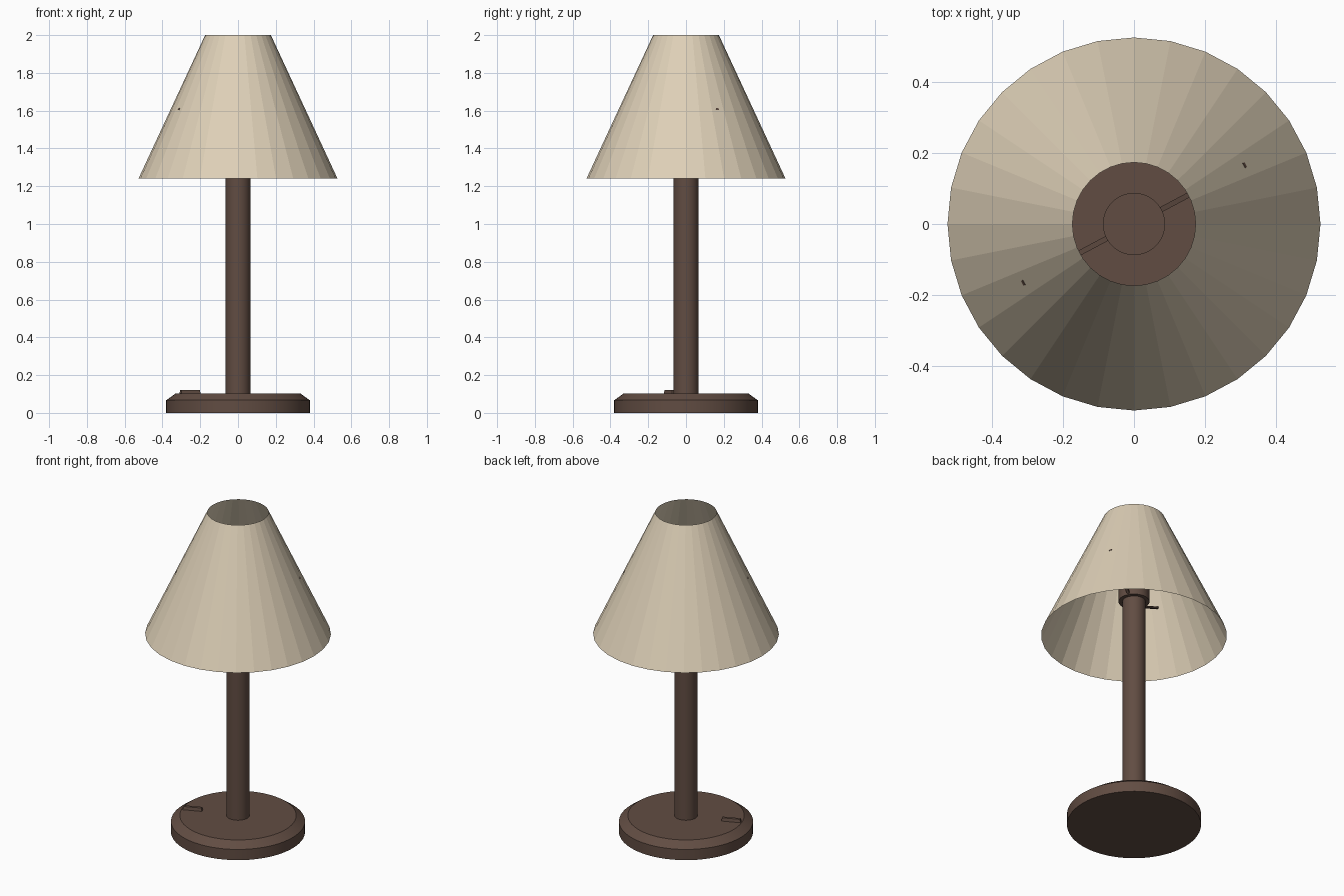
import bpy, bmesh, math
from mathutils import Vector

if "Cube" in bpy.data.objects:
    bpy.data.objects.remove(bpy.data.objects["Cube"])


def material(name, rgb):
    m = bpy.data.materials.new(name)
    m.diffuse_color = (*rgb, 1)
    m.use_nodes = True
    m.node_tree.nodes["Principled BSDF"].inputs["Base Color"].default_value = m.diffuse_color
    return m


BROWN = material("dark_brown", (0.120, 0.073, 0.055))
CREAM = material("cream", (0.73, 0.63, 0.475))


def make(name, bm, mat, smooth=False):
    mesh = bpy.data.meshes.new(name)
    bm.to_mesh(mesh)
    bm.free()
    mesh.materials.append(mat)
    ob = bpy.data.objects.new(name, mesh)
    bpy.context.collection.objects.link(ob)
    if smooth:
        bpy.ops.object.select_all(action='DESELECT')
        ob.select_set(True)
        bpy.context.view_layer.objects.active = ob
        bpy.ops.object.shade_smooth_by_angle(angle=math.radians(25))
    return ob


def turned(name, profile, mat, sides, caps=True, smooth=True):
    """Stack of rings given as (radius, height)."""
    bm = bmesh.new()
    rings = [[bm.verts.new((r * math.cos(2 * math.pi * i / sides),
                            r * math.sin(2 * math.pi * i / sides), z))
              for i in range(sides)] for r, z in profile]
    for a, b in zip(rings, rings[1:]):
        for i in range(sides):
            j = (i + 1) % sides
            bm.faces.new((a[i], a[j], b[j], b[i]))
    if caps:
        bm.faces.new(rings[0][::-1])
        bm.faces.new(rings[-1])
    return make(name, bm, mat, smooth)


def box(name, size, mat, top=1.0):
    """Box with its top narrowed by the given factor."""
    bm = bmesh.new()
    bmesh.ops.create_cube(bm, size=1)
    for v in bm.verts:
        k = top if v.co.z > 0 else 1
        v.co = Vector((v.co.x * size[0] * (1 - (1 - k) * 0.25),
                       v.co.y * size[1] * k, v.co.z * size[2]))
    return make(name, bm, mat)


# Foot, pole and bulb socket
turned("base", [(0.38, 0), (0.38, 0.067), (0.33, 0.103)], BROWN, 64)
turned("pole", [(0.066, 0.10), (0.066, 1.47)], BROWN, 32)
turned("socket", [(0.088, 1.46), (0.088, 1.60)], BROWN, 32)

# Faceted open shade
turned("shade", [(0.527, 1.24), (0.174, 2.0)], CREAM, 32, caps=False, smooth=False)

# Two sloping arms that carry the shade
angle = math.radians(28)
for name, turn in (("arm_right", 0), ("arm_left", math.pi)):
    d = Vector((math.cos(angle + turn), math.sin(angle + turn), 0))
    start = d * 0.07 + Vector((0, 0, 1.465))
    end = d * 0.355 + Vector((0, 0, 1.61))
    arm = box(name, ((end - start).length, 0.015, 0.012), BROWN)
    arm.rotation_euler = (end - start).to_track_quat('X', 'Z').to_euler()
    arm.location = (start + end) / 2

# Switch on the foot
switch = box("switch", (0.116, 0.028, 0.03), BROWN, top=0.6)
switch.location = (-0.254, -0.085, 0.107)
switch.rotation_euler.z = math.radians(23)
